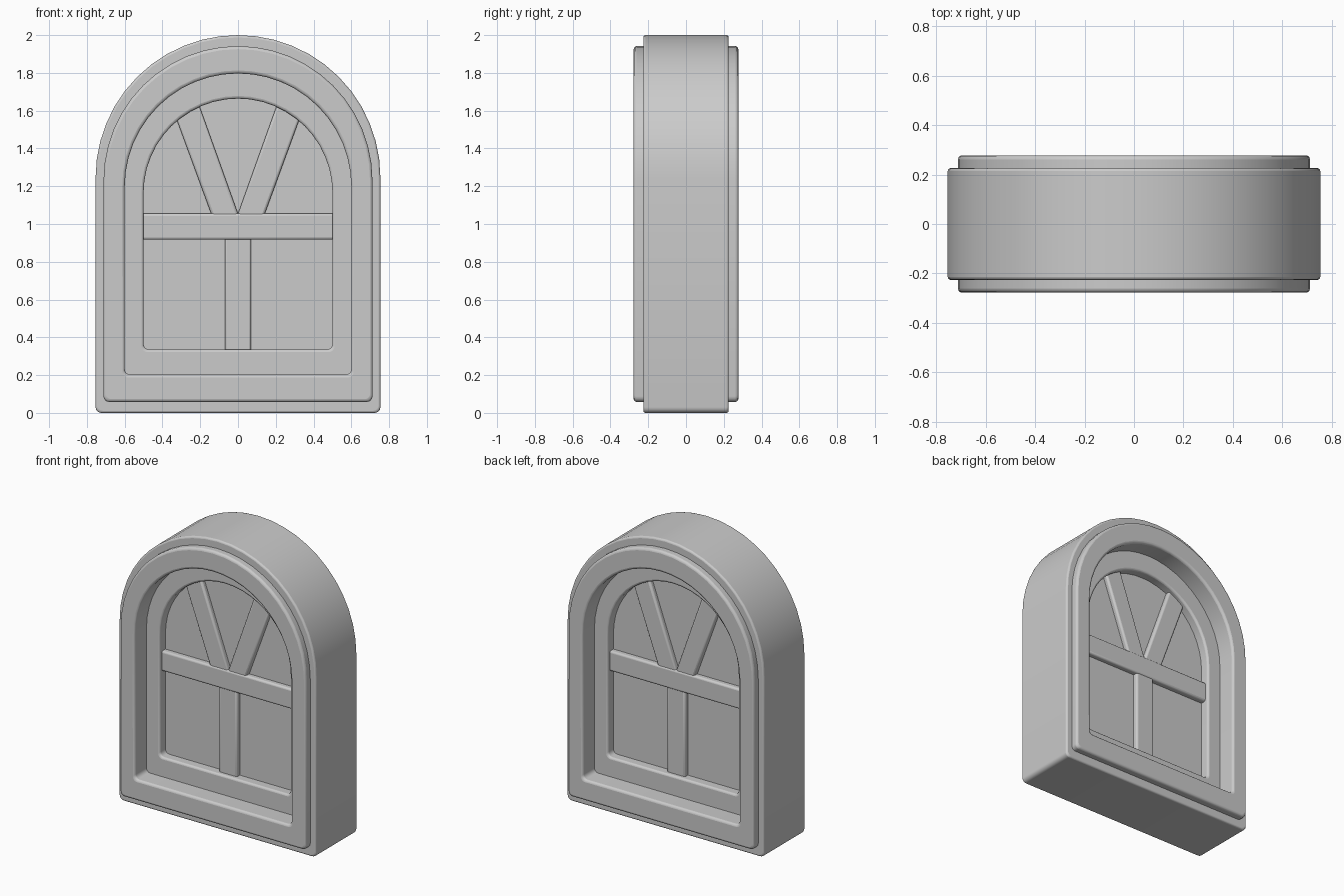
import bpy
import bmesh
from math import cos, sin, pi

if "Cube" in bpy.data.objects:
    bpy.data.objects.remove(bpy.data.objects["Cube"], do_unlink=True)

# One plain grey for every part
grey = bpy.data.materials.new("plain_grey")
grey.use_nodes = True
colour = (0.6, 0.6, 0.6, 1)
grey.diffuse_color = colour
grey.node_tree.nodes["Principled BSDF"].inputs["Base Color"].default_value = colour


def arch(half, bottom, top, corner=0.03, steps=24):
    """Round-topped outline in x and z with softened lower corners."""
    spring = top - half
    pts = [(half * cos(pi * i / steps), spring + half * sin(pi * i / steps))
           for i in range(steps + 1)]
    for side, start in ((-1, pi), (1, 1.5 * pi)):
        for i in range(5):
            a = start + i * pi / 8
            pts.append((side * (half - corner) + corner * cos(a),
                        bottom + corner + corner * sin(a)))
    return pts


def finish(name, bm, bevel):
    bmesh.ops.recalc_face_normals(bm, faces=bm.faces[:])
    mesh = bpy.data.meshes.new(name)
    bm.to_mesh(mesh)
    bm.free()
    mesh.materials.append(grey)
    obj = bpy.data.objects.new(name, mesh)
    bpy.context.collection.objects.link(obj)
    if bevel:
        mod = obj.modifiers.new("soft_edges", 'BEVEL')
        mod.width = bevel
        mod.segments = 3
        mod.limit_method = 'ANGLE'
        mod.angle_limit = 0.8
    bpy.ops.object.select_all(action='DESELECT')
    obj.select_set(True)
    bpy.context.view_layer.objects.active = obj
    bpy.ops.object.shade_smooth_by_angle(angle=0.6)
    return obj


def ring(name, outer, inner, depth, bevel):
    """Arched frame lofted around a rectangular section."""
    bm = bmesh.new()
    loops = [[bm.verts.new((x, y, z)) for x, z in outline]
             for outline, y in ((outer, -depth), (inner, -depth),
                                (inner, depth), (outer, depth))]
    n = len(outer)
    for k in range(4):
        a, b = loops[k], loops[(k + 1) % 4]
        for i in range(n):
            j = (i + 1) % n
            bm.faces.new((a[i], a[j], b[j], b[i]))
    return finish(name, bm, bevel)


def slab(name, outline, depth, bevel=0):
    """Flat outline thickened evenly to front and back."""
    bm = bmesh.new()
    front, back = [[bm.verts.new((x, y, z)) for x, z in outline]
                   for y in (-depth, depth)]
    bm.faces.new(front)
    bm.faces.new(back[::-1])
    for i in range(len(outline)):
        j = (i + 1) % len(outline)
        bm.faces.new((front[i], front[j], back[j], back[i]))
    return finish(name, bm, bevel)


def box(x, low, high):
    return [(-x, low), (x, low), (x, high), (-x, high)]


# Stepped surround
ring("outer_casing", arch(0.754, 0, 2), arch(0.65, 0.12, 1.87), 0.226, 0.012)
ring("inner_casing", arch(0.712, 0.058, 1.942), arch(0.6, 0.202, 1.797), 0.277, 0.016)

# Sash and pane
ring("sash", arch(0.63, 0.175, 1.825), arch(0.5, 0.335, 1.664), 0.145, 0.014)
slab("pane", arch(0.54, 0.295, 1.705), 0.08)

# Glazing bars
slab("cross_bar", box(0.53, 0.917, 1.056), 0.118, 0.013)
slab("lower_bar", box(0.07, 0.295, 0.955), 0.112, 0.013)
for name, s in (("right_fan_bar", -1), ("left_fan_bar", 1)):
    slab(name, [(-s * 0.007, 1.035), (s * 0.135, 1.035),
                (s * 0.34, 1.595), (s * 0.215, 1.655)], 0.112, 0.013)
